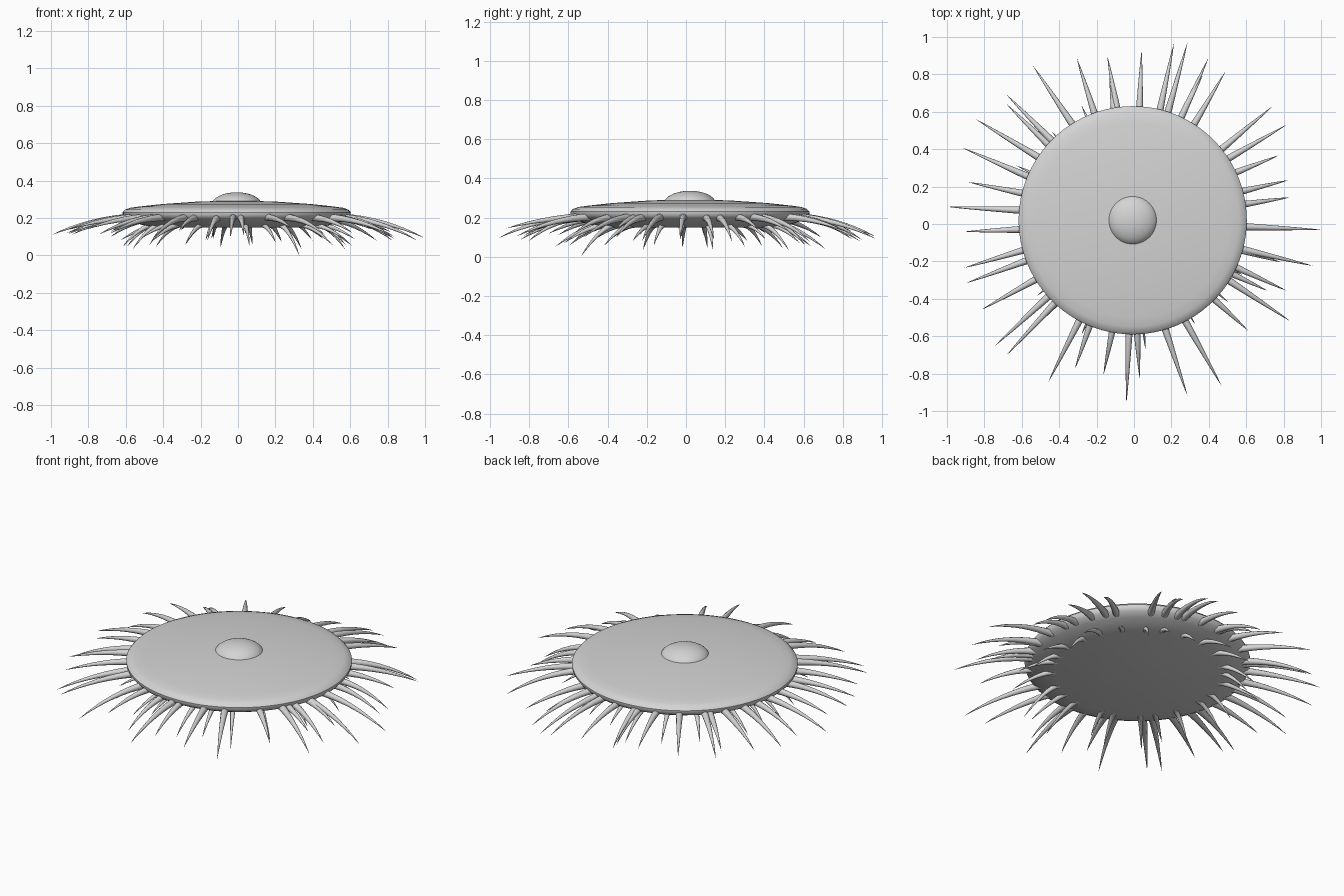
import bpy, bmesh, math, random
from mathutils import Vector

old = bpy.data.objects.get("Cube")
if old:
    bpy.data.objects.remove(old, do_unlink=True)
random.seed(4)
CENTRE = Vector((-0.007, 0.02, 0))

grey = bpy.data.materials.new("plain grey")
grey.use_nodes = True
colour = (0.66, 0.66, 0.66, 1)
grey.diffuse_color = colour
grey.node_tree.nodes["Principled BSDF"].inputs["Base Color"].default_value = colour


def add_part(name, bm, angle):
    """Turn a bmesh into a smooth-shaded grey object."""
    bmesh.ops.recalc_face_normals(bm, faces=bm.faces)
    mesh = bpy.data.meshes.new(name)
    bm.to_mesh(mesh)
    bm.free()
    mesh.materials.append(grey)
    obj = bpy.data.objects.new(name, mesh)
    obj.location = CENTRE
    bpy.context.collection.objects.link(obj)
    bpy.ops.object.select_all(action='DESELECT')
    obj.select_set(True)
    bpy.context.view_layer.objects.active = obj
    bpy.ops.object.shade_smooth_by_angle(angle=math.radians(angle))


def lathe(name, profile, angle, steps=96):
    """Spin a radius/height profile around the vertical axis."""
    bm = bmesh.new()
    verts = [bm.verts.new((r, 0, z)) for r, z in profile]
    edges = [bm.edges.new(pair) for pair in zip(verts, verts[1:])]
    bmesh.ops.spin(bm, geom=verts + edges, axis=(0, 0, 1), cent=(0, 0, 0),
                   angle=math.tau, steps=steps, use_duplicate=False)
    bmesh.ops.remove_doubles(bm, verts=bm.verts, dist=0.0005)
    add_part(name, bm, angle)


def spines(name, paths, thickness, bend, sides=10, rings=9):
    """Tapered tubes that start outwards and droop towards their tips."""
    bm = bmesh.new()
    for base, tip in paths:
        out = Vector((tip.x - base.x, tip.y - base.y, 0))
        side = Vector((-out.y, out.x, 0)).normalized()
        fall = Vector((0, 0, tip.z - base.z))
        loops = []
        for i in range(rings):
            t = i / rings
            point = base + out * t + fall * t ** bend
            slope = out + fall * bend * t ** (bend - 1)
            up = slope.normalized().cross(side)
            radius = thickness * (1 - t) ** 0.8
            loops.append([bm.verts.new(point + radius * (
                side * math.cos(a) + up * math.sin(a)))
                for a in (math.tau * k / sides for k in range(sides))])
        end = bm.verts.new(tip)
        bm.faces.new(loops[0])
        for k in range(sides):
            n = (k + 1) % sides
            for low, high in zip(loops, loops[1:]):
                bm.faces.new((low[k], low[n], high[n], high[k]))
            bm.faces.new((loops[-1][k], loops[-1][n], end))
    add_part(name, bm, 60)


def polar(radius, angle, z):
    return Vector((radius * math.cos(angle), radius * math.sin(angle), z))


# Shallow disc body with a rounded rim and a flat underside
lathe("disc_body", [(0, .292), (.2, .288), (.4, .274), (.52, .261), (.57, .254),
                    (.597, .244), (.61, .23), (.609, .216), (.597, .199),
                    (.56, .18), (.51, .164), (.45, .15), (0, .15)], 35)

# Small dome on top
dome = [(.133 * math.cos(a), .27 + .067 * math.sin(a))
        for a in (math.pi / 2 * i / 10 for i in range(11))]
lathe("top_dome", dome, 60)

# Outer ring of spines: tip positions in hundredths
tips = [(28, 95), (21, 95), (39, 87), (36, 78), (48, 80), (4, 91), (-14, 88),
        (-13, 83), (-30, 87), (-53, 83), (-67, 68), (-67, 63), (-83, 55),
        (-90, 40), (-87, 22), (-98, 9), (-89, -4), (-89, -23), (-88, -31),
        (-80, -45), (-73, -64), (-67, -69), (-45, -83), (-31, -76), (-16, -79),
        (-4, -94), (3, -81), (28, -90), (46, -85), (60, -56), (82, -51),
        (80, -35), (70, -35), (94, -22), (77, -20), (98, -3), (82, 14),
        (81, 23), (76, 36), (80, 52), (73, 62)]
outer = []
for x, y in tips:
    tip = Vector((x, y, 0)) * 0.0102 - CENTRE
    angle = math.atan2(tip.y, tip.x)
    tip.z = 0.115 + random.uniform(-.04, .03)
    outer.append((polar(.51, angle + random.uniform(-.03, .03), .204), tip))
spines("outer_spines", outer, .023, 2.2)

# Inner ring of shorter spines under the body, the first reaching the ground
inner = [(polar(.44, -1.03, .165), polar(.65, -1.03, 0))]
count = 25
for i in range(1, count):
    angle = math.tau * (i + random.uniform(-.3, .3)) / count - 1.03
    tip = polar(random.uniform(.59, .7), angle, random.uniform(.03, .09))
    inner.append((polar(.44, angle, .165), tip))
spines("inner_spines", inner, .017, 1.7)
